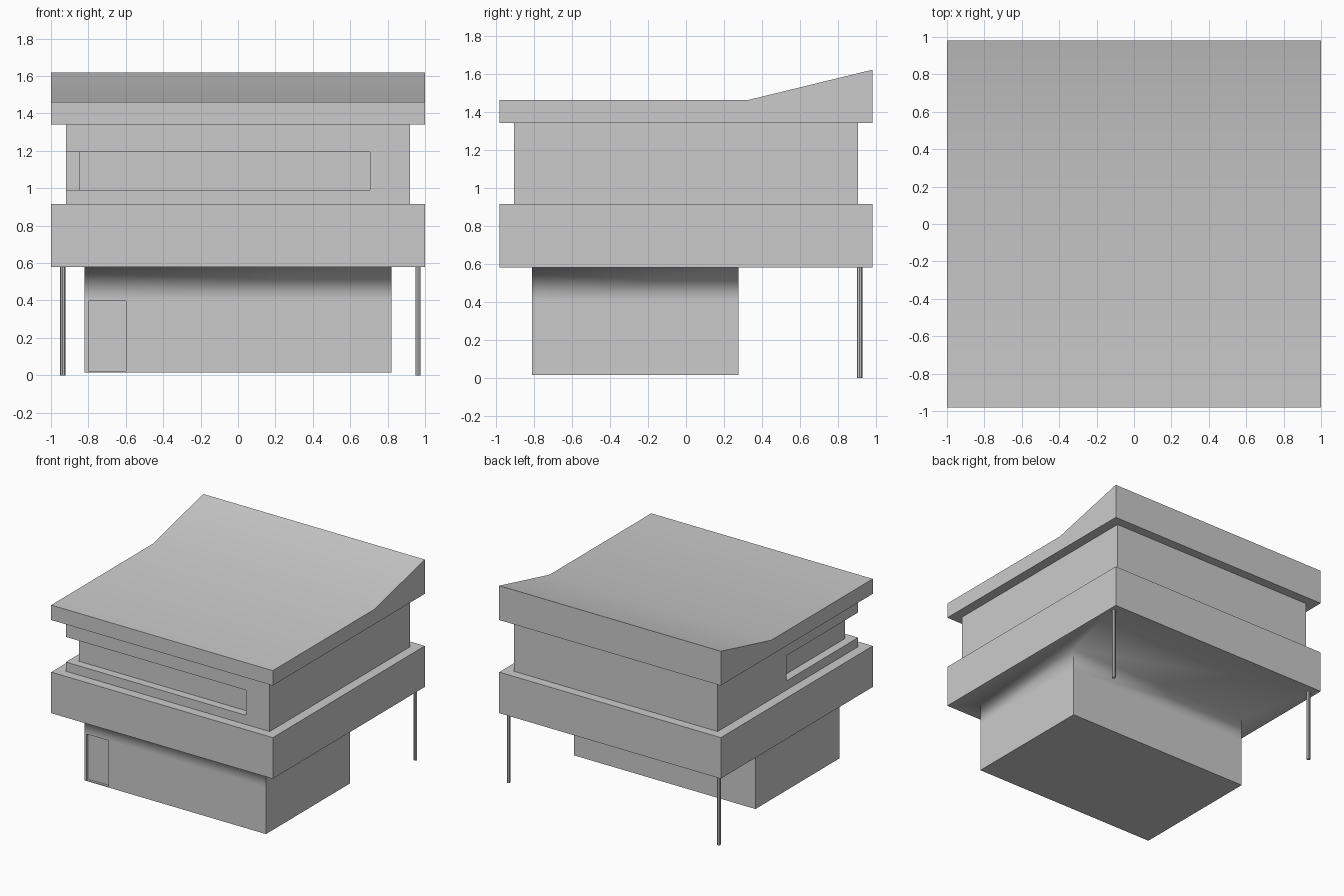
import bpy, bmesh, math

if "Cube" in bpy.data.objects:
    bpy.data.objects.remove(bpy.data.objects["Cube"])


def new_object(name, bm):
    bmesh.ops.recalc_face_normals(bm, faces=bm.faces)
    mesh = bpy.data.meshes.new(name)
    bm.to_mesh(mesh)
    bm.free()
    ob = bpy.data.objects.new(name, mesh)
    bpy.context.collection.objects.link(ob)
    return ob


def loft(name, rings):
    """Join equal-length closed rings of points and cap both ends."""
    bm = bmesh.new()
    loops = [[bm.verts.new(p) for p in ring] for ring in rings]
    n = len(loops[0])
    for a, b in zip(loops, loops[1:]):
        for i in range(n):
            j = (i + 1) % n
            bm.faces.new((a[i], a[j], b[j], b[i]))
    bm.faces.new(loops[0][::-1])
    bm.faces.new(loops[-1])
    return new_object(name, bm)


def rect(x, y0, y1, z, x1=None):
    x0, x1 = (-x, x) if x1 is None else (x, x1)
    return [(x0, y0, z), (x1, y0, z), (x1, y1, z), (x0, y1, z)]


def cut(ob, cutter):
    cutter.hide_render = True
    mod = ob.modifiers.new("cut", 'BOOLEAN')
    mod.operation = 'DIFFERENCE'
    mod.solver = 'EXACT'
    mod.object = cutter
    bpy.context.view_layer.objects.active = ob
    bpy.ops.object.modifier_apply(modifier=mod.name)
    bpy.data.objects.remove(cutter)


def shade(ob, soft=lambda e: False):
    """Smooth shading with sharp corners, except edges picked by soft."""
    bm = bmesh.new()
    bm.from_mesh(ob.data)
    for f in bm.faces:
        f.smooth = True
    for e in bm.edges:
        e.smooth = e.calc_face_angle(0) < math.radians(30) or soft(e)
    bm.to_mesh(ob.data)
    bm.free()


# ground floor and first-floor slab as one body, with a recessed door
body = loft("ground_floor_and_balcony", [
    rect(0.82, -0.81, 0.275, 0.015),
    rect(0.82, -0.81, 0.275, 0.40),
    rect(0.82, -0.81, 0.275, 0.58),
    rect(1, -0.98, 0.98, 0.58),
    rect(1, -0.98, 0.98, 0.915)])
cut(body, loft("door_cutter", [rect(-0.80, -0.9, -0.79, z, -0.60) for z in (0.022, 0.398)]))
shade(body, lambda e: all(abs(v.co.z - 0.58) < 1e-3 and abs(v.co.x) < 0.83 for v in e.verts))

# upper storey with the window band wrapping round the front left corner
upper = loft("upper_storey", [rect(0.92, -0.905, 0.905, z) for z in (0.915, 1.34)])
band = [(-1.1, -1.1), (0.705, -1.1), (0.705, -0.838), (-0.85, -0.838), (-0.85, 0.02), (-1.1, 0.02)]
cut(upper, loft("window_cutter", [[(x, y, z) for x, y in band] for z in (0.99, 1.195)]))
shade(upper)

# roof slab rising towards the back
profile = [(-0.98, 1.34), (0.98, 1.34), (0.98, 1.62), (0.33, 1.462), (-0.98, 1.462)]
roof = loft("roof", [[(x, y, z) for y, z in profile] for x in (-1, 1)])
shade(roof)

# slim posts under the back overhang
for side, x in (("left", -0.937), ("right", 0.962)):
    bm = bmesh.new()
    bmesh.ops.create_cone(bm, cap_ends=True, segments=8, radius1=0.014, radius2=0.014, depth=0.58)
    post = new_object("post_" + side, bm)
    post.location = (x, 0.913, 0.29)
